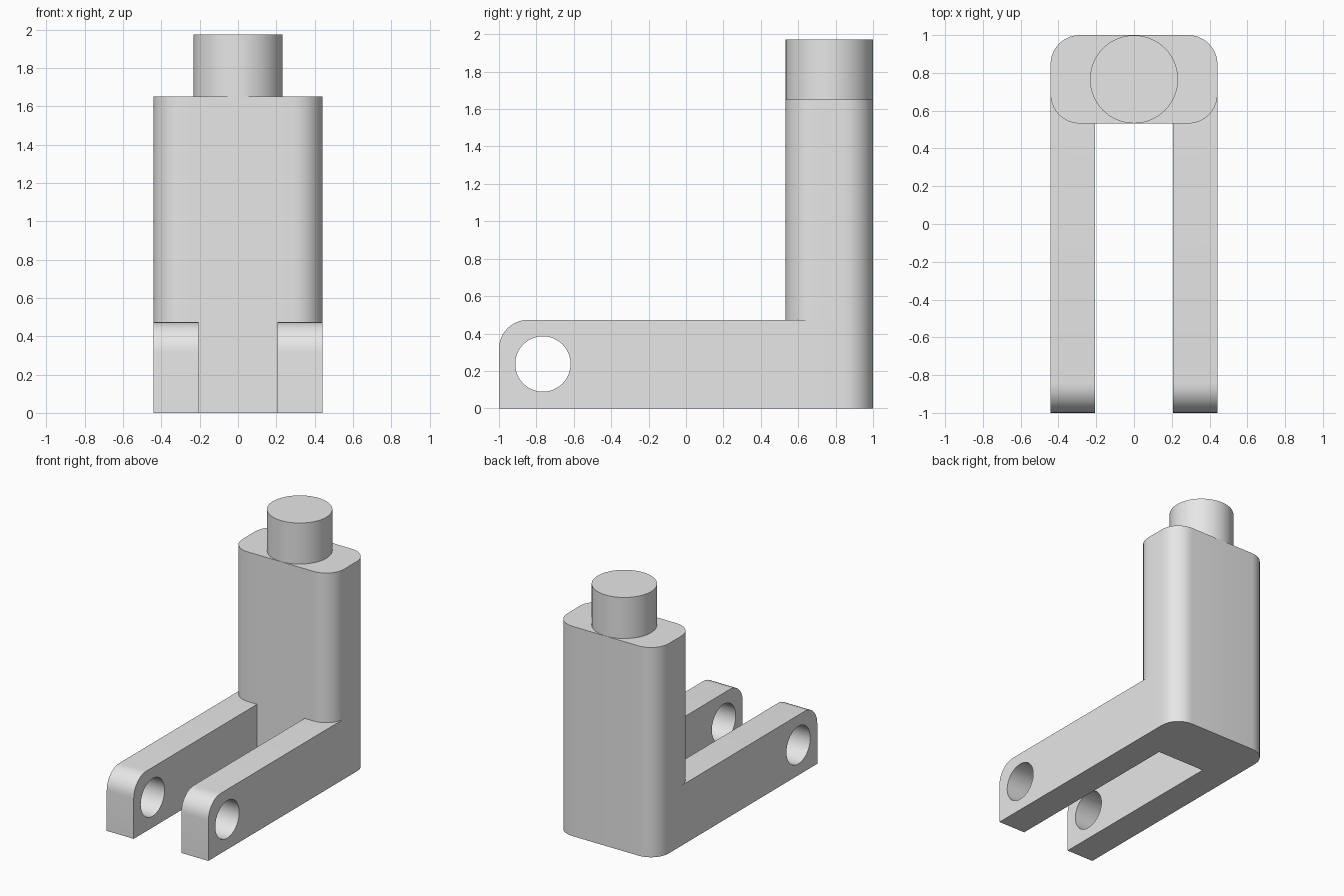
import bpy, bmesh
from math import sin, cos, pi, radians
from mathutils import Matrix, Vector

cube = bpy.data.objects.get("Cube")
if cube:
    bpy.data.objects.remove(cube, do_unlink=True)

HALF_W, SLOT = 0.442, 0.207          # half width, half gap between arms
FRONT, BACK, WALL = -1.0, 1.0, 0.532  # arm tips, rear face, column front
ARM_H, COL_H, TOP = 0.473, 1.65, 1.973
R, STEPS = 0.155, 10                  # corner rounding

grey = bpy.data.materials.new("light grey")
grey.use_nodes = True
colour = (0.8, 0.8, 0.8, 1)
grey.diffuse_color = colour
grey.node_tree.nodes["Principled BSDF"].inputs["Base Color"].default_value = colour


def make_object(name, bm):
    bmesh.ops.recalc_face_normals(bm, faces=bm.faces)
    mesh = bpy.data.meshes.new(name)
    bm.to_mesh(mesh)
    bm.free()
    mesh.materials.append(grey)
    obj = bpy.data.objects.new(name, mesh)
    bpy.context.collection.objects.link(obj)
    return obj


def activate(obj):
    bpy.ops.object.select_all(action='DESELECT')
    obj.select_set(True)
    bpy.context.view_layer.objects.active = obj


def extrude_up(bm, faces, height):
    new = bmesh.ops.extrude_face_region(bm, geom=faces)["geom"]
    verts = [g for g in new if isinstance(g, bmesh.types.BMVert)]
    bmesh.ops.translate(bm, verts=verts, vec=(0, 0, height))
    return [g for g in new if isinstance(g, bmesh.types.BMFace)]


def corner(bm, cx, cy, start):
    angles = [start + pi / 2 * i / STEPS for i in range(STEPS + 1)]
    return [bm.verts.new((cx + R * cos(a), cy + R * sin(a), 0)) for a in angles]


# Footprint: rounded column outline plus two arms sharing its front corners
bm = bmesh.new()
x, y0, y1 = HALF_W - R, WALL + R, BACK - R
back_left = corner(bm, x, y1, 0)
back_right = corner(bm, -x, y1, pi / 2)
front_right = corner(bm, -x, y0, pi)
front_left = corner(bm, x, y0, 3 * pi / 2)
inner_right = bm.verts.new((-SLOT, WALL, 0))
inner_left = bm.verts.new((SLOT, WALL, 0))
column = bm.faces.new(back_left + back_right + front_right
                      + [inner_right, inner_left] + front_left)
faces = [column]
for side, arc, inner in ((1, front_left, inner_left),
                         (-1, front_right[::-1], inner_right)):
    tips = [bm.verts.new((side * w, FRONT, 0)) for w in (HALF_W, SLOT)]
    loop = [inner] + arc + tips
    faces.append(bm.faces.new(loop[::-1] if side > 0 else loop))

# Raise the arms, then the column
tops = extrude_up(bm, faces, ARM_H)
col_top = max(tops, key=lambda f: f.calc_center_median().y)
extrude_up(bm, [col_top], COL_H - ARM_H)

# Round the upper edge of each arm tip
tip_edges = [e for e in bm.edges
             if all(v.co.y < FRONT + 0.01 and v.co.z > ARM_H - 0.01 for v in e.verts)]
bmesh.ops.bevel(bm, geom=tip_edges, offset=R, segments=STEPS,
                profile=0.5, affect='EDGES')
body = make_object("forked_column", bm)

# Pin hole through both arms
bm = bmesh.new()
bmesh.ops.create_cone(bm, cap_ends=True, segments=48, radius1=0.148, radius2=0.148,
                      depth=2, matrix=Matrix.Translation((0, -0.765, 0.237))
                      @ Matrix.Rotation(pi / 2, 4, 'Y'))
cutter = make_object("hole_cutter", bm)
cutter.hide_render = True
mod = body.modifiers.new("pin_hole", 'BOOLEAN')
mod.operation, mod.solver, mod.object = 'DIFFERENCE', 'EXACT', cutter
activate(body)
bpy.ops.object.modifier_apply(modifier=mod.name)
bpy.data.objects.remove(cutter, do_unlink=True)

# Round peg on top of the column
bm = bmesh.new()
bmesh.ops.create_cone(bm, cap_ends=True, segments=64, radius1=0.233, radius2=0.233,
                      depth=TOP - COL_H,
                      matrix=Matrix.Translation((0, (WALL + BACK) / 2, (TOP + COL_H) / 2)))
peg = make_object("top_peg", bm)

for obj in (body, peg):
    activate(obj)
    bpy.ops.object.shade_smooth_by_angle(angle=radians(30))
